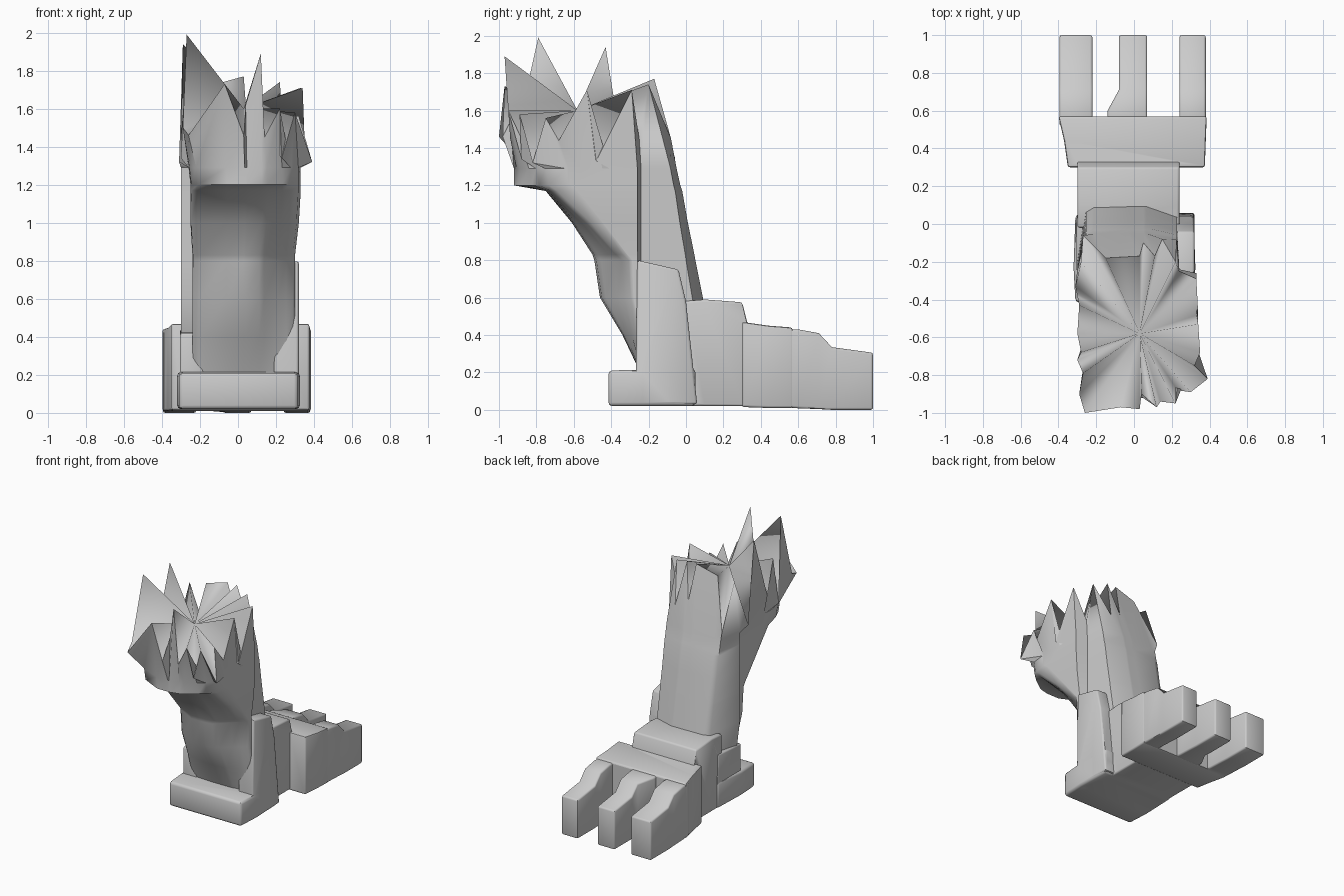
import bpy, bmesh, math

if "Cube" in bpy.data.objects:
    bpy.data.objects.remove(bpy.data.objects["Cube"])

stone = bpy.data.materials.new("grey stone")
stone.diffuse_color = (0.6, 0.6, 0.6, 1)
stone.use_nodes = True
stone.node_tree.nodes["Principled BSDF"].inputs["Base Color"].default_value = stone.diffuse_color


def finish(name, bm, bevel=0.0, angle=45):
    bmesh.ops.recalc_face_normals(bm, faces=bm.faces)
    mesh = bpy.data.meshes.new(name)
    bm.to_mesh(mesh)
    bm.free()
    mesh.materials.append(stone)
    ob = bpy.data.objects.new(name, mesh)
    bpy.context.collection.objects.link(ob)
    bpy.ops.object.select_all(action='DESELECT')
    ob.select_set(True)
    bpy.context.view_layer.objects.active = ob
    if bevel:
        mod = ob.modifiers.new("soft edges", 'BEVEL')
        mod.width, mod.segments, mod.limit_method = bevel, 2, 'ANGLE'
        mod.angle_limit = math.radians(50)
        bpy.ops.object.modifier_apply(modifier=mod.name)
    bpy.ops.object.shade_smooth_by_angle(angle=math.radians(angle))
    return ob


def skin(bm, rings):
    for a, b in zip(rings, rings[1:]):
        for i in range(len(a)):
            j = (i + 1) % len(a)
            bm.faces.new((a[i], a[j], b[j], b[i]))


def loft(name, sections, bevel=0.012):
    bm = bmesh.new()
    rings = [[bm.verts.new(p) for p in s] for s in sections]
    skin(bm, rings)
    bm.faces.new(rings[0])
    bm.faces.new(rings[-1])
    return finish(name, bm, bevel)


def block(name, rows, bevel=0.012):
    """Box loft along y; each row is y, x0, x1, z0, z1."""
    return loft(name, [((x0, y, z0), (x1, y, z0), (x1, y, z1), (x0, y, z1))
                       for y, x0, x1, z0, z1 in rows], bevel)


def slab(name, profile, x0, x1):
    """Side profile of (y, z) points extruded along x."""
    return loft(name, [[(x, y, z) for y, z in profile] for x in (x0, x1)])


def clamp(v):
    return max(0.0, min(1.0, v))


# Jagged broken rim of the leg, counter-clockwise from the back left corner
rim = [(-.26, -1.0, 1.46), (-.07, -.97, 1.73), (.03, -.98, 1.46), (.04, -.9, 1.62),
       (.12, -.97, 1.89), (.14, -.94, 1.45), (.22, -.95, 1.60), (.23, -.88, 1.34),
       (.30, -.89, 1.58), (.39, -.82, 1.32), (.32, -.75, 1.56), (.35, -.68, 1.44),
       (.34, -.53, 1.71), (.34, -.48, 1.33), (.33, -.29, 1.71), (.24, -.25, 1.45),
       (.22, -.20, 1.74), (.15, -.08, 1.45), (.11, -.17, 1.77), (.05, -.10, 1.50),
       (.03, -.17, 1.77), (-.15, -.18, 1.72), (-.27, -.06, 1.35), (-.28, -.20, 1.70),
       (-.31, -.33, 1.32), (-.29, -.43, 1.94), (-.30, -.58, 1.45), (-.28, -.68, 1.70),
       (-.30, -.72, 1.34), (-.27, -.79, 1.99), (-.29, -.90, 1.50)]
# Leg rows: z, left x and right x of the calf, ridge y, right corner y, shin y
leg_rows = [(.19, -.24, .30, -.24, -.23, .13), (.40, -.24, .30, -.34, -.25, .12),
            (.60, -.24, .30, -.46, -.29, .09), (.80, -.24, .30, -.49, -.30, .05),
            (.83, -.24, .30, -.50, -.34, .045), (1.0, -.25, .32, -.61, -.53, .01),
            (1.17, -.25, .33, -.75, -.73, -.02), (1.20, -.25, .33, -.92, -.78, -.03),
            (1.29, -.26, .33, -.92, -.80, -.05)]
bm = bmesh.new()
rings = []
for z, x0, x1, y0, yr, y1 in leg_rows:
    ring = []
    seam = max(-.26, y0 + .12)
    for i, (rx, ry, rz) in enumerate(rim):
        a, b = (rx - .03) / .32, (ry + .55) / .45
        s = (abs(a) ** 8 + abs(b) ** 8) ** (-1 / 8)
        a, b = a * s, b * s
        if 15 <= i <= 23:      # shin shell, shifted to the left of the calf
            if i in (15, 23):
                a, b = (1 if i == 15 else -1), .65
            elif i == 16:
                a, b = .95, .94
            l, r = (-.30, .24) if z > .3 else (x0, .24)
            x = (l + r) / 2 + a * (r - l) / 2
            y = seam + .02 + max(0, b - .65) / .35 * (y1 - seam - .02)
        else:                  # calf, with a ridge down the middle of its back
            if i in (14, 24):
                a, b = (1 if i == 14 else -1), .6
            x = (x0 + x1) / 2 + a * (x1 - x0) / 2
            slope = clamp((x - .10) / .2) + .5 * clamp((-.08 - x) / .16)
            back = y0 + (yr - y0) * slope
            y = back + min(1, (b + 1) / 1.6) * (seam - back)
        ring.append(bm.verts.new((x, y, z)))
    rings.append(ring)
rings.append([bm.verts.new(p) for p in rim])
skin(bm, rings)
# Broken top fanned around one centre point
hub = bm.verts.new((.03, -.58, 1.60))
top = rings[-1]
for i in range(len(top)):
    bm.faces.new((top[i], top[(i + 1) % len(top)], hub))
leg = finish("broken_leg", bm, angle=55)
# The fan shades as one soft surface
hub_index = len(leg.data.vertices) - 1
for e in leg.data.edges:
    if hub_index in e.vertices:
        e.use_edge_sharp = False

# Instep, merged with the other foot parts into one solid foot
foot = block("foot", [(-.02, -.30, .24, .02, .58), (.10, -.30, .24, .02, .59),
                      (.30, -.30, .24, .02, .575), (.34, -.30, .24, .02, .42)])
parts = [
    block("heel", [(-.415, -.31, .315, .02, .21), (-.23, -.32, .325, .02, .215),
                   (.05, -.31, .315, .02, .22)], .02),
    slab("right_ankle", [(-.27, .03), (.06, .03), (.0, .58), (-.04, .75),
                         (-.26, .80)], .19, .32),
    slab("left_ankle", [(-.25, .03), (.05, .03), (.04, .44), (-.25, .42)],
         -.305, -.18),
    block("forefoot", [(.30, -.35, .375, .015, .47), (.44, -.37, .38, .01, .45),
                       (.57, -.40, .385, .01, .44)]),
]
# Three toes
for name, x0, x1, web in (("left_toe", -.395, -.22, 0), ("middle_toe", -.08, .07, .06),
                          ("right_toe", .24, .38, 0)):
    parts.append(block(name, [(.52, x0 - web, x1, .015, .43),
                              (.60, x0 - web, x1, .008, .43), (.71, x0, x1, .004, .41),
                              (.78, x0, x1, 0, .335), (1.0, x0, x1, 0, .305)]))
for part in parts:
    mod = foot.modifiers.new("join " + part.name, 'BOOLEAN')
    mod.operation, mod.solver, mod.object = 'UNION', 'EXACT', part
    bpy.context.view_layer.objects.active = foot
    bpy.ops.object.modifier_apply(modifier=mod.name)
    bpy.data.objects.remove(part)
foot.select_set(True)
bpy.ops.object.shade_smooth_by_angle(angle=math.radians(45))
